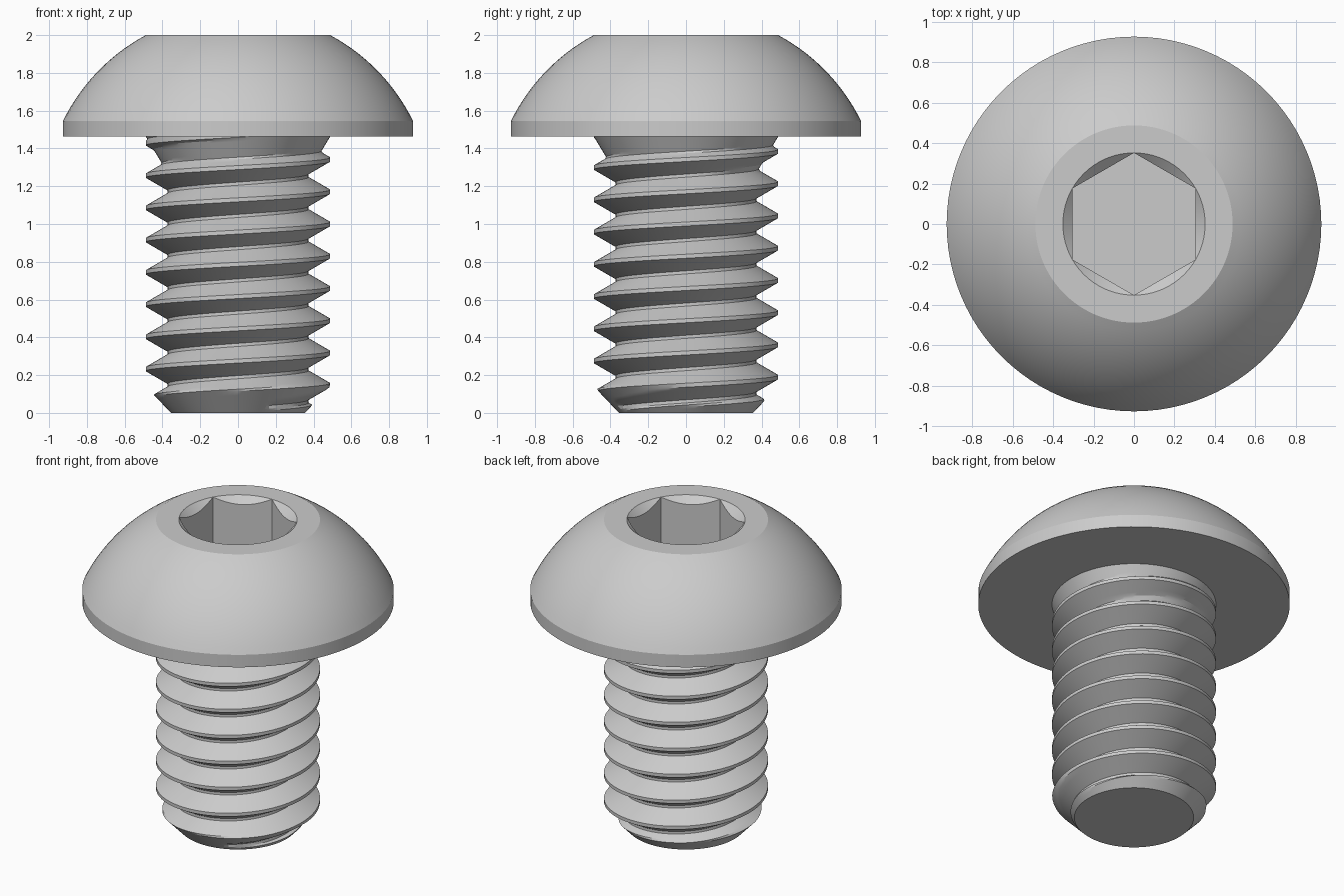
import bpy
import bmesh
import math

if "Cube" in bpy.data.objects:
    bpy.data.objects.remove(bpy.data.objects["Cube"], do_unlink=True)

N = 96                      # segments around the axis
TOP, SEAT = 2.0, 1.463      # top of head, underside of head
MAJOR, MINOR = 0.488, 0.373  # thread radii
PITCH = 0.1707
CREST_Z = 0.488             # height of one crest at angle 0
HEAD_R = 0.927
SOCKET_R = 0.352            # socket corner radius

steel = bpy.data.materials.new("grey_steel")
steel.use_nodes = True
colour = (0.6, 0.6, 0.6, 1.0)
steel.diffuse_color = colour
steel.node_tree.nodes["Principled BSDF"].inputs["Base Color"].default_value = colour


def finish(bm, name):
    """Turn a bmesh into a smooth-shaded object with sharp creases."""
    bmesh.ops.recalc_face_normals(bm, faces=bm.faces)
    mesh = bpy.data.meshes.new(name)
    bm.to_mesh(mesh)
    bm.free()
    mesh.materials.append(steel)
    obj = bpy.data.objects.new(name, mesh)
    bpy.context.collection.objects.link(obj)
    bpy.ops.object.select_all(action='DESELECT')
    obj.select_set(True)
    bpy.context.view_layer.objects.active = obj
    bpy.ops.object.shade_smooth_by_angle(angle=math.radians(20))


def polar(r, a, z):
    return (r * math.cos(a), r * math.sin(a), z)


def hex_radius(a):
    """Distance to the hexagon wall, with corners on the y axis."""
    s = math.radians(60)
    return SOCKET_R * math.cos(s / 2) / math.cos((a - math.pi / 2) % s - s / 2)


# Head: flat seat, short rim, domed side, flat top and hex socket
def build_head():
    centre = 1.09           # dome arc is centred on the axis
    radius = math.hypot(MAJOR, TOP - centre)
    a0 = math.acos(HEAD_R / radius)
    a1 = math.acos(MAJOR / radius)
    profile = [(MAJOR - 0.003, SEAT), (HEAD_R, SEAT)]
    for i in range(15):
        a = a0 + (a1 - a0) * i / 14
        profile.append((radius * math.cos(a), centre + radius * math.sin(a)))
    profile.append((SOCKET_R, TOP))

    bm = bmesh.new()
    angles = [2 * math.pi * i / N for i in range(N)]
    rings = [[bm.verts.new(polar(r, a, z)) for a in angles] for r, z in profile]
    # Countersunk edge where the lead-in cone meets the hex walls, then the floor
    rings.append([bm.verts.new(polar(hex_radius(a), a, TOP - (SOCKET_R - hex_radius(a)) * 0.9))
                  for a in angles])
    rings.append([bm.verts.new(polar(hex_radius(a), a, TOP - 0.32)) for a in angles])
    for low, high in zip(rings, rings[1:]):
        for i in range(N):
            k = (i + 1) % N
            bm.faces.new((low[i], low[k], high[k], high[i]))
    bm.faces.new(rings[-1])
    bm.faces.new(rings[0][::-1])
    bmesh.ops.remove_doubles(bm, verts=bm.verts, dist=1e-5)
    finish(bm, "button_head")


# Radius of the threaded shank at any angle and height
def shank_radius(a, z):
    t = (z - CREST_Z) / PITCH - a / (2 * math.pi)
    from_crest = abs(t - round(t)) * PITCH
    r = MAJOR - max(0.0, from_crest - PITCH / 16) * math.sqrt(3)
    r = max(r, MINOR)
    groove_z = z - (t - math.floor(t) - 0.5) * PITCH
    if groove_z < 0.03:                             # thread start
        r = MAJOR
    r = max(r, MAJOR - (SEAT - z) * 0.6)            # neck cone under the head
    return min(r, 0.355 + z * 0.95)                 # chamfered tip


# Shank: grid whose rows follow the helix, cut flat at both ends
def build_shank():
    flank = (MAJOR - MINOR) / math.sqrt(3) / PITCH
    steps = 6
    offsets = [0.0625 + flank * i / steps for i in range(steps + 1)]
    offsets += [0.9375 - flank * (steps - i) / steps for i in range(steps + 1)]
    rows = [turn + f for turn in range(-4, 7) for f in offsets]

    bm = bmesh.new()
    columns = []
    for i in range(N + 1):
        a = 2 * math.pi * i / N
        column = []
        for row in rows:
            z = CREST_Z + PITCH * (row + i / N)
            z = min(max(z, 0.0), SEAT)
            column.append(bm.verts.new(polar(shank_radius(a, z), a, z)))
        columns.append(column)
    for left, right in zip(columns, columns[1:]):
        for j in range(len(rows) - 1):
            if left[j].co.z == left[j + 1].co.z and right[j].co.z == right[j + 1].co.z:
                continue
            bm.faces.new((left[j], right[j], right[j + 1], left[j + 1]))
    bmesh.ops.remove_doubles(bm, verts=bm.verts, dist=1e-5)
    loose = [v for v in bm.verts if not v.link_faces]
    bmesh.ops.delete(bm, geom=loose, context='VERTS')
    # Flat tip
    tip = [e for e in bm.edges if e.is_boundary and all(v.co.z < 1e-4 for v in e.verts)]
    bmesh.ops.edgeloop_fill(bm, edges=tip)
    finish(bm, "threaded_shank")


build_head()
build_shank()
